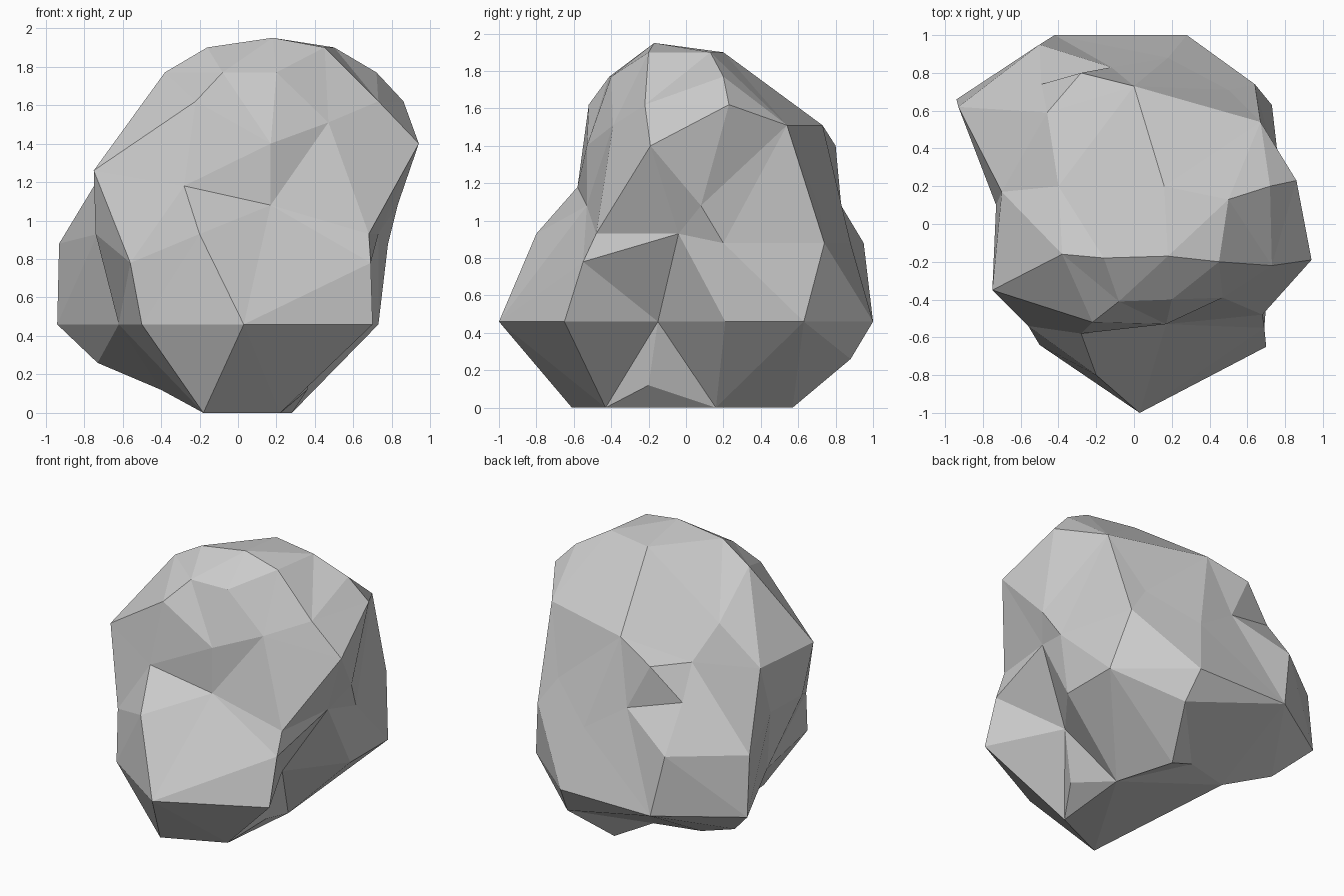
import bpy, bmesh
from mathutils import Vector

if "Cube" in bpy.data.objects:
    bpy.data.objects.remove(bpy.data.objects["Cube"])

# Cross-sections of the boulder: height -> corners (x, y) at that height
SECTIONS = {
    # crown
    1.95: [(.18, -.17)],
    1.9: [(.45, -.2), (.16, .2), (.5, .13), (-.16, -.18)],
    1.77: [(.72, .2), (-.08, -.41), (.2, -.4), (-.38, -.16)],
    1.62: [(.73, -.22), (.86, .23), (-.22, -.52)],
    # shoulder
    1.51: [(.67, .54), (0, .73), (-.4, .2), (.47, -.39)],
    1.4: [(-.28, .8), (-.46, .59), (.17, -.53), (.94, -.19)],
    1.26: [(-.75, -.35), (-.7, .17)],
    # waist, with the creases between the lobes
    1.18: [(-.28, -.58), (-.49, .74)],
    1.08: [(.83, .08), (.5, .71), (-.12, .83), (.17, -.53)],
    .93: [(.68, -.48), (.73, -.04), (-.73, .1), (-.74, -.24), (-.2, -.8)],
    .88: [(.78, .2), (-.93, .62), (-.5, .95), (.18, .88), (.64, .74)],
    .78: [(-.56, -.54), (.69, -.55)],
    # widest part of the lower lobes
    .46: [(.03, -1), (.7, -.65), (-.5, -.64), (-.62, -.02), (.45, -.15),
          (.73, .21), (.73, .63), (.28, 1), (-.42, 1), (-.94, .66)],
    # underside
    .26: [(-.73, .5), (.31, .88)],
    .12: [(-.4, .4), (.36, -.2), (-.08, .48)],
    0: [(-.18, -.61), (.22, -.43), (.28, .16), (.16, .57)],
}


def faceted_shell(name, corners, centre):
    """Wrap corners on a sphere, then pull each one to its true place."""
    bm = bmesh.new()
    target = {}
    for p in corners:
        target[bm.verts.new((p - centre).normalized())] = p
    bmesh.ops.convex_hull(bm, input=list(bm.verts))
    for v, p in target.items():
        v.co = p
    bmesh.ops.recalc_face_normals(bm, faces=list(bm.faces))
    mesh = bpy.data.meshes.new(name)
    bm.to_mesh(mesh)
    bm.free()
    obj = bpy.data.objects.new(name, mesh)
    bpy.context.collection.objects.link(obj)
    return obj


# Boulder: one flat-shaded closed shell standing on the ground
corners = [Vector((x, y, z)) for z, ring in SECTIONS.items() for x, y in ring]
faceted_shell("boulder", corners, Vector((.03, .04, .92)))
